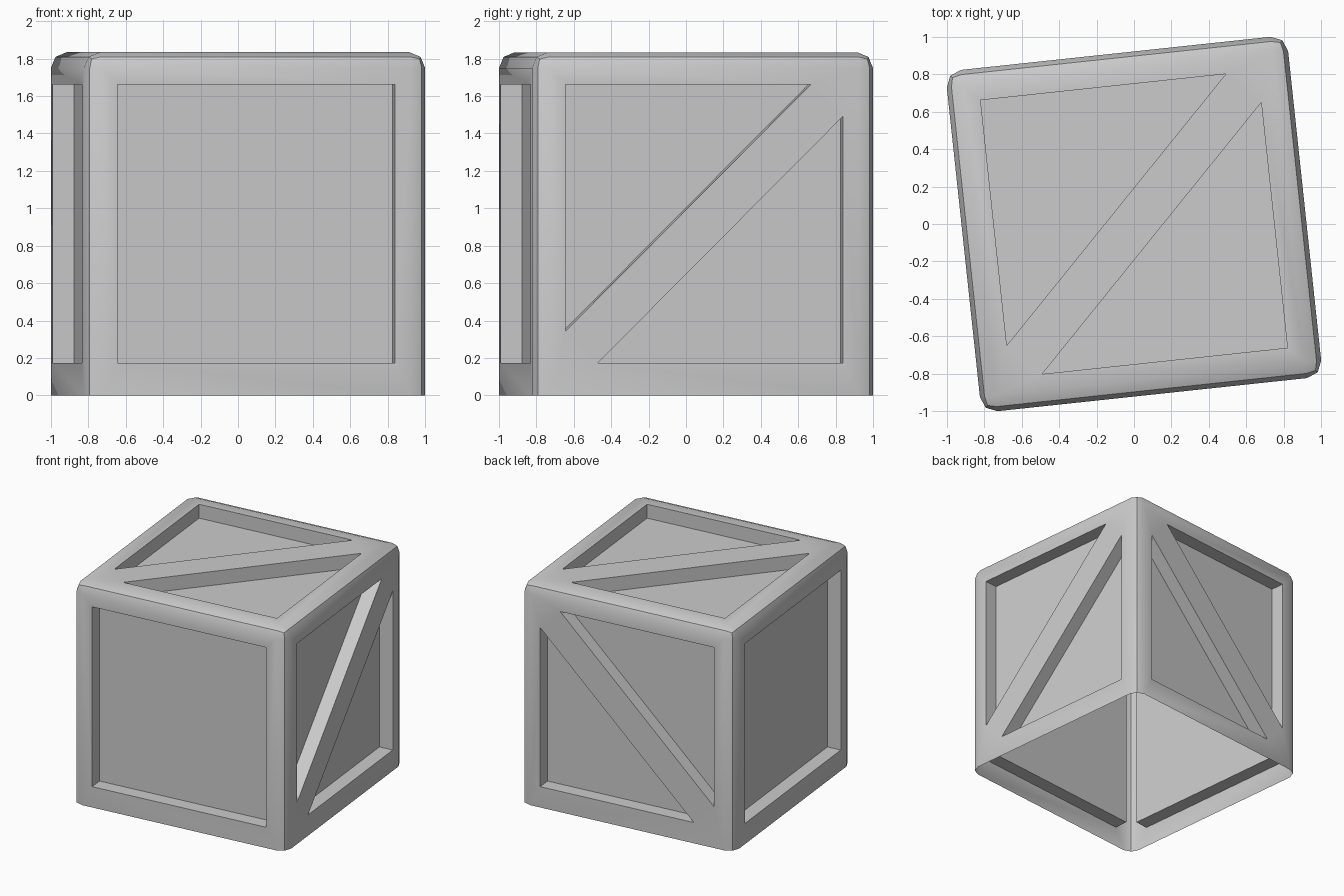
import bpy, bmesh, math
from mathutils import Vector, Matrix

if "Cube" in bpy.data.objects:
    bpy.data.objects.remove(bpy.data.objects["Cube"])

H = 0.917       # half size of the crate
BEVEL = 0.085   # rounded edge width
P = 0.745       # half size of a panel
Q = 0.573       # where a diagonal brace cuts the panel border
DEPTH = 0.115   # panel recess

# Panel outlines in face coordinates
SQUARE = [[(-P, -P), (P, -P), (P, P), (-P, P)]]
BRACE_UP = [[(-P, P), (Q, P), (-P, -Q)], [(P, -P), (-Q, -P), (P, Q)]]
BRACE_DOWN = [[(-u, v) for u, v in tri] for tri in BRACE_UP]

X, Y, Z = Vector((1, 0, 0)), Vector((0, 1, 0)), Vector((0, 0, 1))


def find_face(bm, n):
    return max(bm.faces, key=lambda f: (f.normal.dot(n) > 0.999, f.calc_area()))


def recess(bm, n, up, outlines):
    """Replace one flat side by a frame with sunken panels."""
    u = up.cross(n)
    face = find_face(bm, n)
    rim = list(face.edges)
    bmesh.ops.delete(bm, geom=[face], context='FACES_ONLY')
    for outline in outlines:
        outer = [bm.verts.new(u * a + up * b + n * H) for a, b in outline]
        inner = [bm.verts.new(v.co - n * DEPTH) for v in outer]
        bm.faces.new(inner)
        for i in range(len(outer)):
            j = (i + 1) % len(outer)
            bm.faces.new((outer[i], outer[j], inner[j], inner[i]))
            rim.append(bm.edges.get((outer[i], outer[j])))
    bmesh.ops.triangle_fill(bm, edges=rim, use_beauty=True, use_dissolve=False, normal=n)
    bm.normal_update()


# Crate body, rounded on the upright and top edges
bm = bmesh.new()
bmesh.ops.create_cube(bm, size=2 * H)
round_edges = [e for e in bm.edges if max(v.co.z for v in e.verts) > 0]
bmesh.ops.bevel(bm, geom=round_edges, offset=BEVEL, segments=2, profile=0.5, affect='EDGES')
bm.normal_update()

# Sunken panels and diagonal braces
recess(bm, -Y, Z, SQUARE)
recess(bm, -X, Z, SQUARE)
recess(bm, X, Z, BRACE_UP)
recess(bm, Y, Z, BRACE_DOWN)
recess(bm, Z, Y, BRACE_UP)
bmesh.ops.recalc_face_normals(bm, faces=bm.faces[:])

# Open underside
bmesh.ops.delete(bm, geom=[find_face(bm, -Z)], context='FACES_ONLY')

# Stand it on the ground, slightly turned
bm.transform(Matrix.Translation((0, 0, H)) @ Matrix.Rotation(math.radians(6.1), 4, 'Z'))
mesh = bpy.data.meshes.new("crate")
bm.to_mesh(mesh)
bm.free()
crate = bpy.data.objects.new("crate", mesh)
bpy.context.collection.objects.link(crate)
bpy.context.view_layer.objects.active = crate
crate.select_set(True)
bpy.ops.object.shade_smooth_by_angle(angle=math.radians(30))
